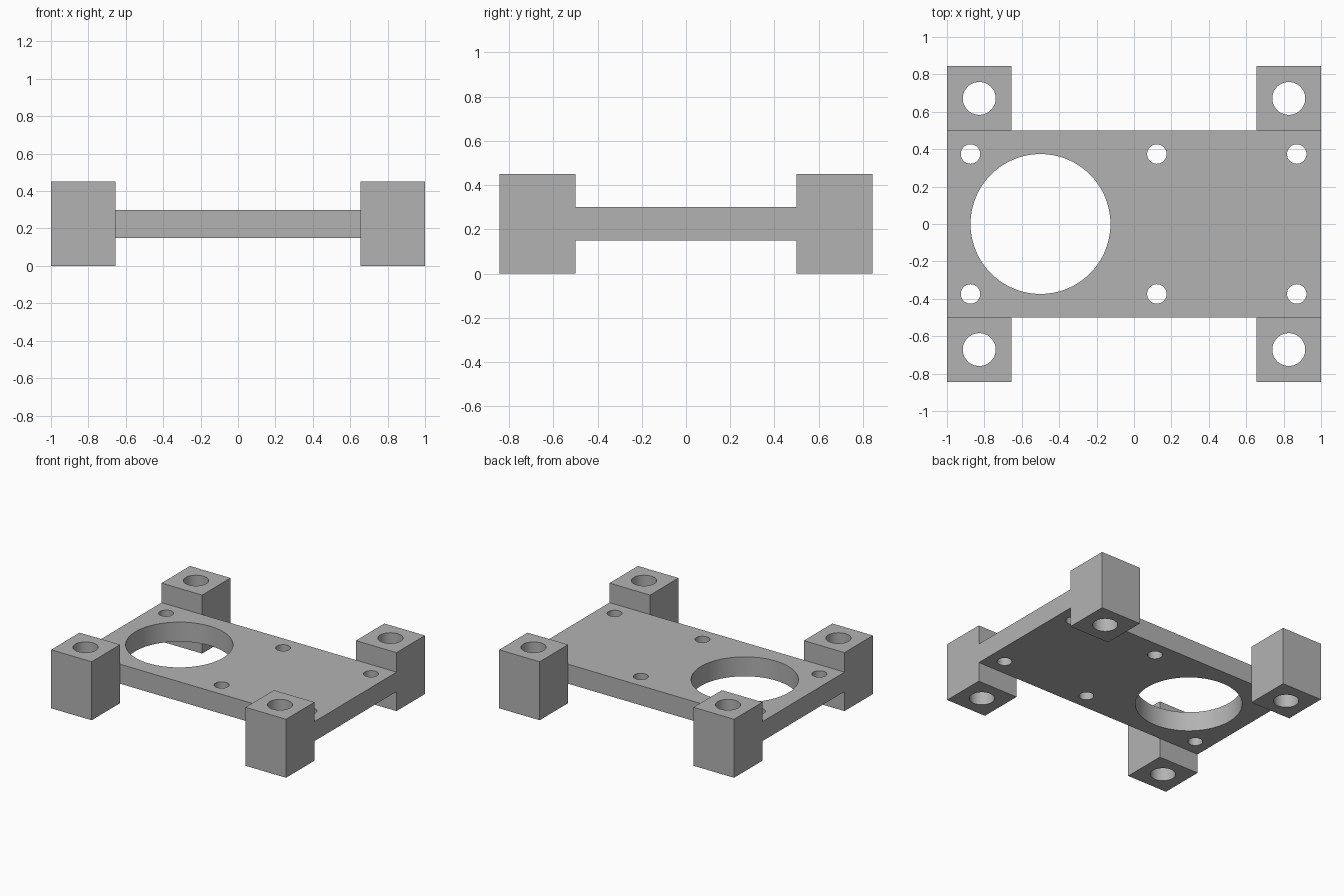
import bpy
import math

if "Cube" in bpy.data.objects:
    bpy.data.objects.remove(bpy.data.objects["Cube"], do_unlink=True)

GREY = (0.45, 0.45, 0.45, 1)
grey = bpy.data.materials.new("plain_grey")
grey.use_nodes = True
grey.diffuse_color = GREY
for node in grey.node_tree.nodes:
    if node.type == "BSDF_PRINCIPLED":
        node.inputs["Base Color"].default_value = GREY


def box(name, centre, size):
    bpy.ops.mesh.primitive_cube_add(size=1, location=centre)
    obj = bpy.context.object
    obj.name = name
    obj.scale = size
    bpy.ops.object.transform_apply(location=False, rotation=False, scale=True)
    obj.data.materials.append(grey)
    return obj


def drill(obj, x, y, radius, sides):
    """Cut a vertical through hole, then discard the drill."""
    bpy.ops.mesh.primitive_cylinder_add(vertices=sides, radius=radius, depth=2,
                                        location=(x, y, 0.2))
    cutter = bpy.context.object
    cutter.hide_render = True
    cutter.data.materials.append(grey)
    mod = obj.modifiers.new("hole", "BOOLEAN")
    mod.operation = "DIFFERENCE"
    mod.solver = "EXACT"
    mod.object = cutter
    bpy.ops.object.select_all(action="DESELECT")
    obj.select_set(True)
    bpy.context.view_layer.objects.active = obj
    bpy.ops.object.modifier_apply(modifier=mod.name)
    bpy.data.objects.remove(cutter, do_unlink=True)


def smooth(obj):
    bpy.ops.object.select_all(action="DESELECT")
    obj.select_set(True)
    bpy.context.view_layer.objects.active = obj
    bpy.ops.object.shade_smooth_by_angle(angle=math.radians(30))


# Mounting plate with one large opening and six screw holes
plate = box("mounting_plate", (0, 0, 0.225), (2, 1, 0.15))
drill(plate, -0.5, 0, 0.374, 96)
for x in (-0.874, 0.122, 0.87):
    for y in (-0.374, 0.374):
        drill(plate, x, y, 0.052, 48)
smooth(plate)

# Four drilled corner blocks
BLOCK = 0.345
for end, sy in (("front", -1), ("back", 1)):
    for side, sx in (("right", -1), ("left", 1)):
        x, y = sx * (1 - BLOCK / 2), sy * (0.499 + BLOCK / 2)
        block = box(f"{end}_{side}_block", (x, y, 0.225), (BLOCK, BLOCK, 0.45))
        drill(block, x, y, 0.088, 48)
        smooth(block)
